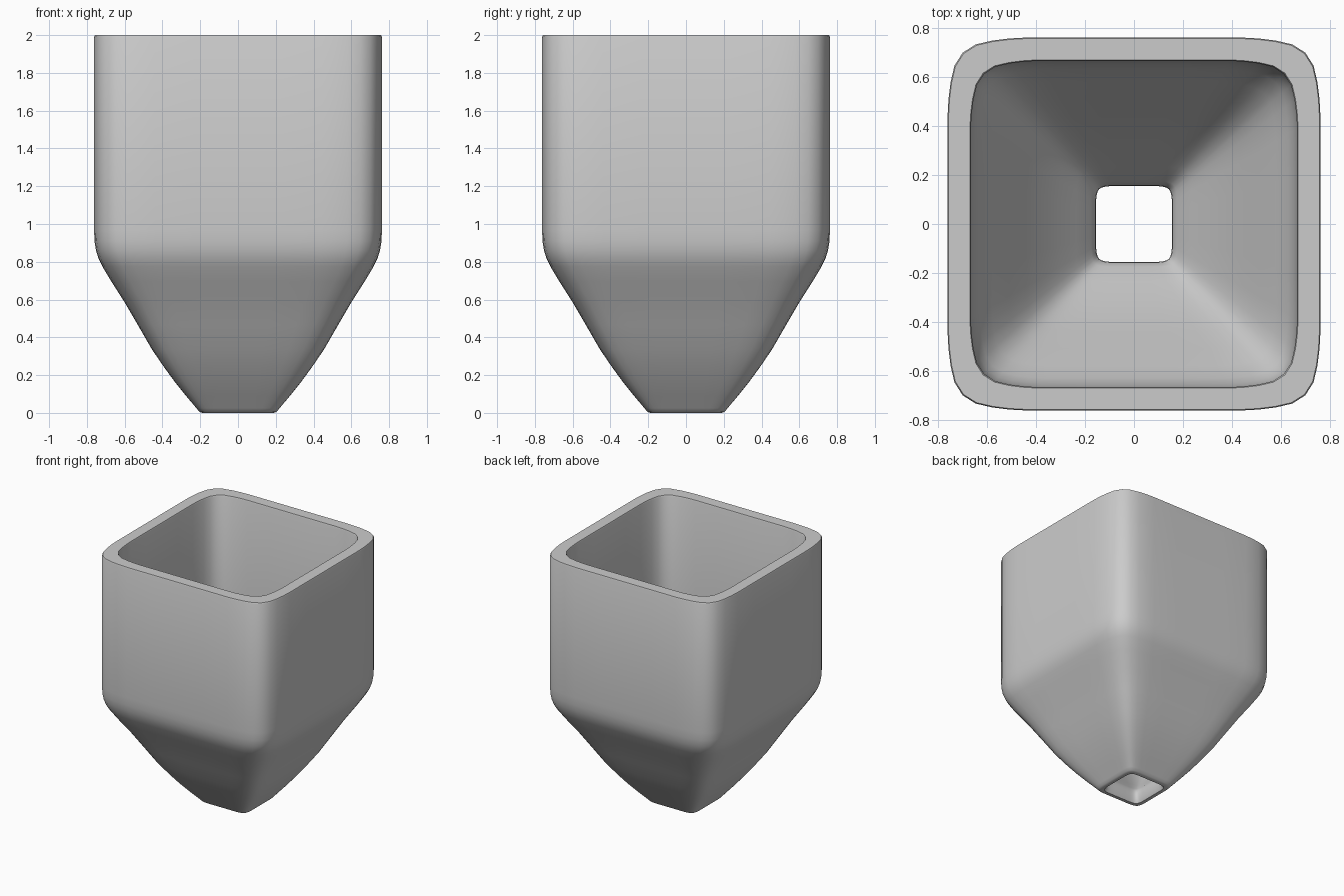
import bpy, bmesh

# Rounded-square cross-section of half-width 1: one corner, then rotated four times
corner = [(1, -0.3), (1, 0.3), (1, 0.58), (0.995, 0.67), (0.984, 0.76), (0.963, 0.85), (0.919, 0.919),
          (0.85, 0.963), (0.76, 0.984), (0.67, 0.995), (0.58, 1)]
section = []
for turn in range(4):
    section += corner
    corner = [(-y, x) for x, y in corner]

# Wall profile as (half-width, height): up the outside, over the rim, down the inside
profile = [(0.19, 0), (0.205, 0.006), (0.22, 0.025), (0.275, 0.09), (0.335, 0.165),
           (0.39, 0.24), (0.455, 0.335), (0.53, 0.465), (0.60, 0.585), (0.67, 0.695),
           (0.718, 0.775), (0.738, 0.815), (0.752, 0.86), (0.76, 0.91), (0.762, 0.97),
           (0.762, 1.99), (0.758, 2.0),
           (0.671, 2.0), (0.667, 1.99),
           (0.667, 1.0), (0.663, 0.94), (0.651, 0.88), (0.63, 0.825), (0.58, 0.74),
           (0.51, 0.625), (0.44, 0.50), (0.36, 0.375), (0.30, 0.29), (0.235, 0.205),
           (0.175, 0.13), (0.158, 0.10), (0.155, 0.07), (0.16, 0.02), (0.17, 0)]

# Hopper: loft the section along the closed wall profile
bm = bmesh.new()
rings = [[bm.verts.new((x * w, y * w, z)) for x, y in section] for w, z in profile]
n = len(section)
for k, ring in enumerate(rings):
    nxt = rings[(k + 1) % len(rings)]
    for i in range(n):
        j = (i + 1) % n
        bm.faces.new((ring[i], ring[j], nxt[j], nxt[i]))
bmesh.ops.recalc_face_normals(bm, faces=bm.faces)

mesh = bpy.data.meshes.new("hopper")
bm.to_mesh(mesh)
bm.free()
hopper = bpy.data.objects.new("hopper", mesh)
bpy.context.collection.objects.link(hopper)
bpy.context.view_layer.objects.active = hopper
hopper.select_set(True)
bpy.ops.object.shade_smooth_by_angle(angle=0.6)
